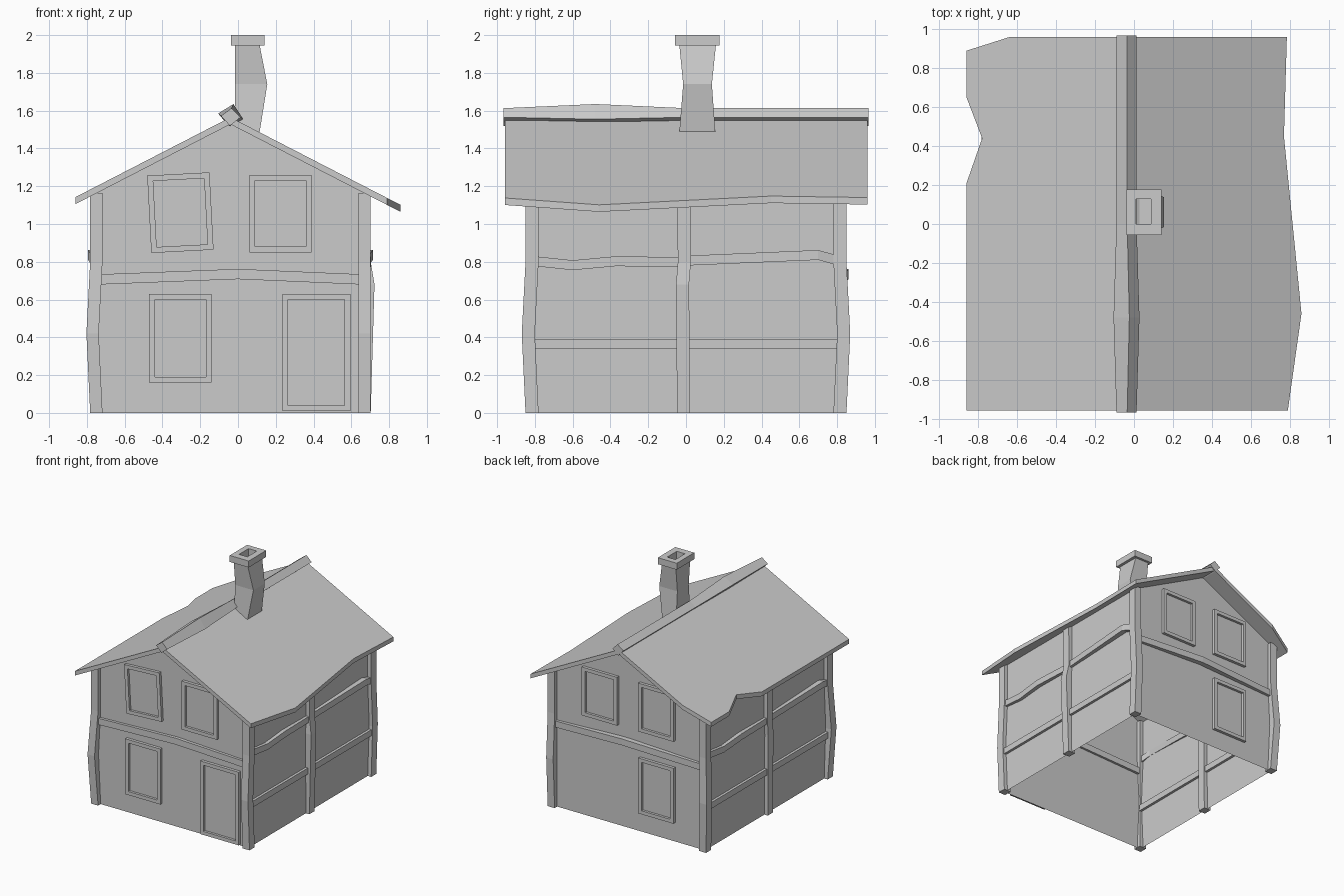
import bpy, bmesh, math
from mathutils import Vector

if "Cube" in bpy.data.objects:
    bpy.data.objects.remove(bpy.data.objects["Cube"])

CX, HX, HY = -0.04, 0.71, 0.815      # body centre line, half width, half depth
SLOPE, RIDGE, THICK = 0.515, 1.565, 0.037


def finish(name, bm):
    bmesh.ops.recalc_face_normals(bm, faces=bm.faces[:])
    me = bpy.data.meshes.new(name)
    bm.to_mesh(me)
    bm.free()
    ob = bpy.data.objects.new(name, me)
    bpy.context.collection.objects.link(ob)
    return ob


def loft(name, rings, cap_start=True, cap_end=True):
    """Skin a list of equally sized point loops."""
    bm = bmesh.new()
    vs = [[bm.verts.new(p) for p in r] for r in rings]
    n = len(rings[0])
    for a, b in zip(vs, vs[1:]):
        for i in range(n):
            j = (i + 1) % n
            bm.faces.new((a[i], a[j], b[j], b[i]))
    if cap_start:
        bm.faces.new(vs[0])
    if cap_end:
        bm.faces.new(vs[-1])
    return finish(name, bm)


def bar(name, path, u, v):
    """Four-sided timber along a path, half-size vectors u and v."""
    u, v = Vector(u), Vector(v)
    return loft(name, [[Vector(p) - u - v, Vector(p) + u - v,
                        Vector(p) + u + v, Vector(p) - u + v] for p in path])


def rect(x0, x1, y0, y1, z):
    return [(x0, y0, z), (x1, y0, z), (x1, y1, z), (x0, y1, z)]


# walls: open-bottomed gabled shell
bm = bmesh.new()
eave = RIDGE - SLOPE * HX - 0.02
prof = [(CX - HX, 0), (CX - HX, eave), (CX, RIDGE - 0.02), (CX + HX, eave), (CX + HX, 0)]
f, b = [[bm.verts.new((x, y, z)) for x, z in prof] for y in (-HY, HY)]
bm.faces.new(f)
bm.faces.new(b)
for i in (0, 3):
    bm.faces.new((f[i], f[i + 1], b[i + 1], b[i]))
finish("walls", bm)

# crooked upright posts: corner posts and side middle posts
for sx, side in ((-1, "left"), (1, "right")):
    for sy, end in ((-1, "front"), (0, "middle"), (1, "back")):
        x, y = CX + sx * HX, sy * HY - (0.0125 if sy == 0 else 0.0)
        bx = 0.02 if (sy == 0) == (sx > 0) and not (sx > 0 and sy) else 0.0
        by = 0.02 * sy if sy else -0.006
        zb = 0.68 if sy == 0 else 0.42
        path = [(x, y, 0), (x + sx * bx, y + by, zb),
                (x, y + (0.004 if sy == 0 else 0), 0.8), (x, y, 1.165)]
        bar(f"{end}_{side}_post", path, (0.0325, 0, 0), (0, 0.0345, 0))

# side rails; the left side is the right side turned half a turn
for s, side in ((1, "right"), (-1, "left")):
    def rail(name, pts):
        bar(f"{side}_{name}", [(CX + s * (HX + o), s * y, z) for y, z, o in pts],
            (0.022, 0, 0), (0, 0, 0.026))
    rail("lower_rail", [(-0.8, 0.365, 0), (0.8, 0.365, 0)])
    rail("upper_rail_a", [(-0.8, 0.803, 0), (-0.6, 0.782, 0.006),
                          (-0.37, 0.803, 0.012), (-0.02, 0.798, 0)])
    rail("upper_rail_b", [(-0.02, 0.805, 0), (0.7, 0.836, 0.022), (0.8, 0.808, 0)])

# front and back floor beams
for s, end, out in ((-1, "front", 0.005), (1, "back", 0.024)):
    bar(f"{end}_beam", [(CX - HX, s * HY, 0.706), (0, s * (HY + out), 0.735),
                        (CX + HX, s * HY, 0.706)], (0, 0.022, 0), (0, 0, 0.027))


# framed openings: raised frame with sunken panel
def opening(name, s, cx, cz, w, h, tilt=0.0):
    def ring(inset, out):
        a, c = w / 2 - inset, h / 2 - inset
        co, si = math.cos(tilt), math.sin(tilt)
        return [(cx + p * co - q * si, s * (HY + out), cz + p * si + q * co)
                for p, q in ((-a, -c), (a, -c), (a, c), (-a, c))]
    loft(name, [ring(0, 0), ring(0, 0.025), ring(0.03, 0.025), ring(0.03, 0.004)], False)


for s, end in ((-1, "front"), (1, "back")):
    opening(f"{end}_upper_window_right", s, 0.225, 1.055, 0.33, 0.41)
    opening(f"{end}_upper_window_left", s, -0.305, 1.06, 0.33, 0.41,
            math.radians(3) if s < 0 else 0)
    opening(f"{end}_lower_window", s, -0.305, 0.395, 0.33, 0.47)
opening("front_door", -1, 0.415, 0.32, 0.36, 0.62)


# roof slabs with ragged eaves
def roof(name, outline):
    def ring(dz):
        return [(x, y, RIDGE - SLOPE * abs(x - CX) - dz) for x, y in outline]
    loft(name, [ring(0), ring(THICK)])


roof("right_roof", [(CX, -0.957), (0.79, -0.957), (0.86, -0.46), (0.77, 0.45),
                    (0.785, 0.96), (CX, 0.96)])
roof("left_roof", [(CX, -0.957), (-0.86, -0.957), (-0.86, 0.21), (-0.78, 0.44),
                   (-0.86, 0.65), (-0.86, 0.89), (-0.64, 0.96), (CX, 0.96)])

# ridge bar, humped towards the front
end = [(-0.09, 1.572), (-0.035, 1.613), (0.013, 1.565), (-0.042, 1.52)]
hump = [(-0.105, 1.585), (-0.024, 1.635), (0.028, 1.555), (-0.045, 1.515)]
loft("ridge_bar", [[(x, y, z) for x, z in r] for r, y in
                   ((end, -0.967), (hump, -0.48), (end, 0.0), (end, 0.967))])

# chimney with kinked stack, cap and flue
loft("chimney", [rect(-0.015, 0.115, -0.035, 0.155, 1.49),
                 rect(-0.015, 0.155, -0.015, 0.137, 1.74),
                 rect(-0.015, 0.115, -0.035, 0.158, 1.945),
                 rect(-0.038, 0.14, -0.057, 0.178, 1.945),
                 rect(-0.038, 0.14, -0.057, 0.178, 2.0),
                 rect(0.01, 0.087, 0.0, 0.128, 2.0),
                 rect(0.01, 0.087, 0.0, 0.128, 1.53)])
